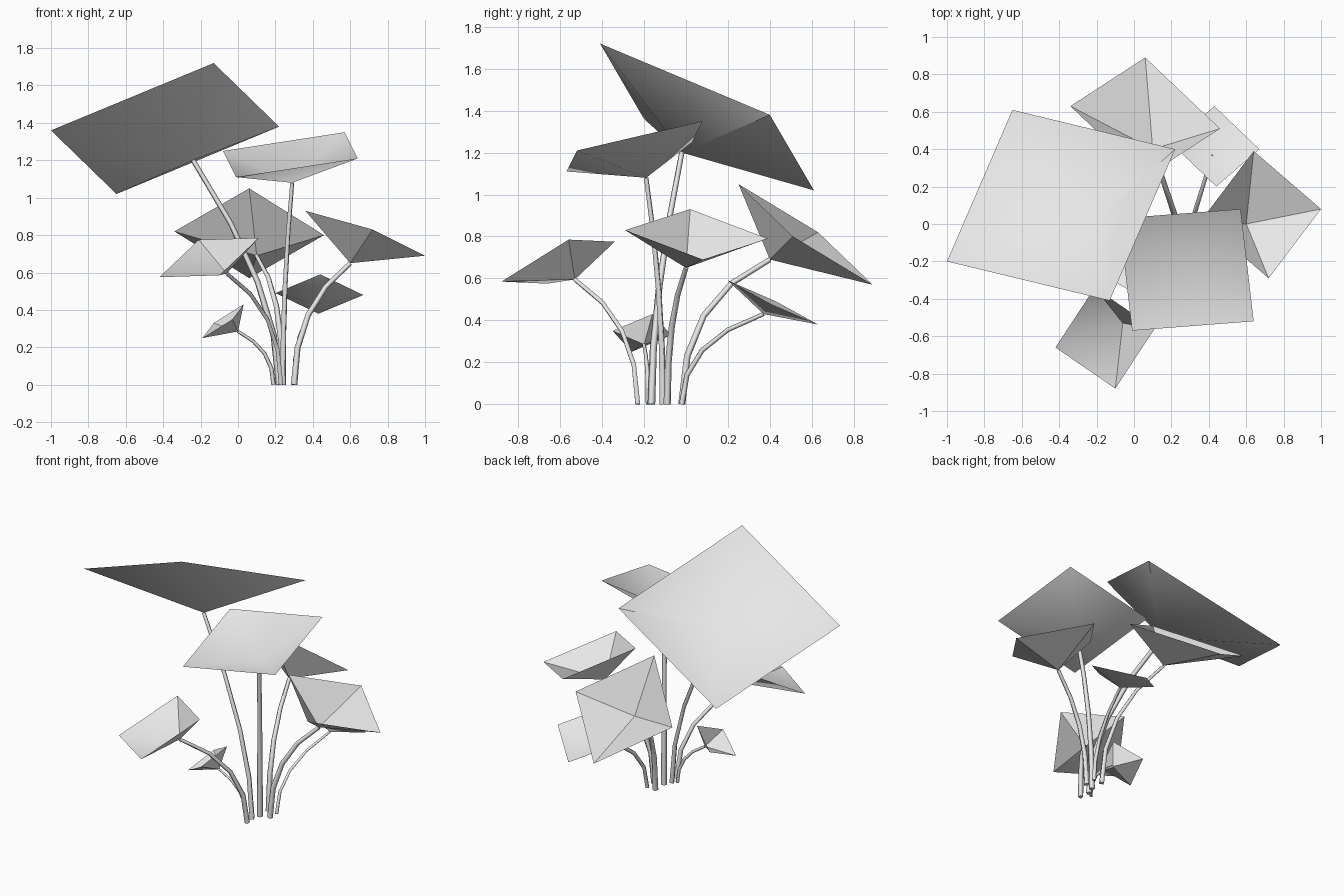
import bpy
import bmesh
from mathutils import Vector

STEM_STEPS = 4
CREASE_ANGLE = 0.7

cube = bpy.data.objects.get("Cube")
if cube:
    bpy.data.objects.remove(cube, do_unlink=True)

# One plain grey for the whole plant
grey = bpy.data.materials.new("plain_grey")
grey.use_nodes = True
grey.diffuse_color = (0.8, 0.8, 0.8, 1)
grey.node_tree.nodes["Principled BSDF"].inputs["Base Color"].default_value = (0.8, 0.8, 0.8, 1)


def select_only(obj):
    bpy.ops.object.select_all(action="DESELECT")
    obj.select_set(True)
    bpy.context.view_layer.objects.active = obj


def make_leaf(name, tip, first, second, third):
    """Open, shallow four-sided cup: a parallelogram rim folded down to the stem tip."""
    a, b, c = Vector(first), Vector(second), Vector(third)
    rim = [a, b, c, a + c - b]
    bm = bmesh.new()
    rim_verts = [bm.verts.new(p) for p in rim]
    centre = bm.verts.new(tip)
    for i in range(len(rim_verts)):
        bm.faces.new((rim_verts[i - 1], rim_verts[i], centre))
    bm.normal_update()
    # Turn the inside of the cup upwards
    if sum((f.normal.z * f.calc_area() for f in bm.faces)) < 0:
        bmesh.ops.reverse_faces(bm, faces=bm.faces[:])
    mesh = bpy.data.meshes.new(name)
    bm.to_mesh(mesh)
    bm.free()
    mesh.materials.append(grey)
    leaf = bpy.data.objects.new(name, mesh)
    bpy.context.collection.objects.link(leaf)
    select_only(leaf)
    bpy.ops.object.shade_smooth_by_angle(angle=CREASE_ANGLE)


def make_stem(name, base, bend_height, tip, radius):
    """Square tube that rises straight from the ground and bows out to the leaf."""
    start, end = Vector((*base, 0)), Vector(tip)
    bend = Vector((*base, bend_height))
    curve = bpy.data.curves.new(name, "CURVE")
    curve.dimensions = "3D"
    curve.bevel_depth = radius
    curve.bevel_resolution = 0
    curve.use_fill_caps = True
    spline = curve.splines.new("POLY")
    spline.points.add(STEM_STEPS)
    for i, point in enumerate(spline.points):
        t = i / STEM_STEPS
        pos = start * (1 - t) ** 2 + bend * 2 * t * (1 - t) + end * t ** 2
        point.co = (*pos, 1)
        point.radius = 1 - 0.3 * t
    curve.materials.append(grey)
    stem = bpy.data.objects.new(name, curve)
    bpy.context.collection.objects.link(stem)
    select_only(stem)
    bpy.ops.object.convert(target="MESH")


def make_plant_part(name, base, bend_height, radius, tip, *rim):
    make_stem(name + "_stem", base, bend_height, tip, radius)
    make_leaf(name + "_leaf", tip, *rim)


# Stem base, bend height, stem radius, stem tip, three rim corners
make_plant_part("large_top", (.22, -.165), .5, .019, (-.24, -.02, 1.2),
                (-1, -.2, 1.36), (-.13, -.41, 1.72), (.22, .4, 1.38))
make_plant_part("upper_front", (.24, -.11), .54, .018, (.29, -.19, 1.08),
                (-.08, .03, 1.25), (.57, .08, 1.35), (.64, -.52, 1.21))
make_plant_part("back", (.24, -.02), .5, .018, (.1, .4, .69),
                (-.34, .63, .82), (.06, .89, .57), (.46, .51, .8))
make_plant_part("left_side", (.3, -.09), .42, .018, (.6, 0, .65),
                (.36, .02, .93), (.64, .39, .79), (1, .08, .69))
make_plant_part("low_front", (.23, -.23), .4, .016, (-.06, -.53, .595),
                (-.42, -.66, .575), (-.1, -.88, .585), (.11, -.56, .785))
make_plant_part("low_back", (.3, -.02), .3, .014, (.42, .37, .43),
                (.2, .43, .49), (.43, .63, .38), (.67, .4, .48))
make_plant_part("smallest", (.19, -.18), .19, .012, (0, -.2, .285),
                (-.19, -.26, .25), (-.13, -.07, .33), (.03, -.16, .43))
